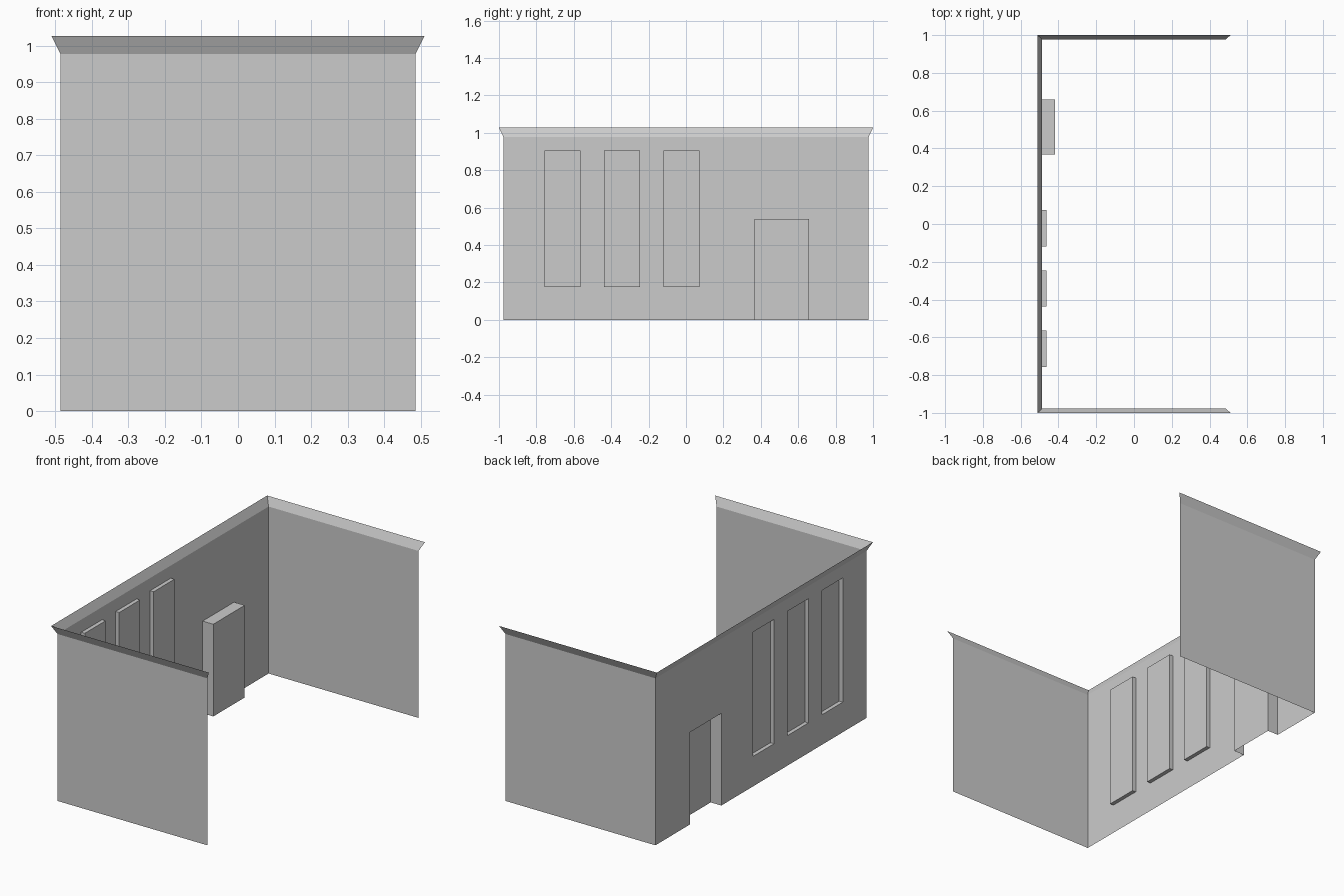
import bpy, bmesh

if "Cube" in bpy.data.objects:
    bpy.data.objects.remove(bpy.data.objects["Cube"])

WX, WY = 0.486, 0.977        # wall half sizes
TX, TY = 0.511, 1.0          # flared rim half sizes
Z_WALL, Z_TOP = 0.978, 1.027

# openings: y start, y end, z start, z end, recess depth
WINDOWS = [(y, y + 0.193, 0.176, 0.904, 0.023) for y in (-0.757, -0.438, -0.12)]
DOOR = (0.367, 0.658, 0.0, 0.54, 0.069)


def finish(bm, name):
    mesh = bpy.data.meshes.new(name)
    bm.to_mesh(mesh)
    bm.free()
    obj = bpy.data.objects.new(name, mesh)
    bpy.context.collection.objects.link(obj)
    return obj


def strip(name, lower, upper):
    """Open band of quads between two matching paths."""
    bm = bmesh.new()
    a = [bm.verts.new(p) for p in lower]
    b = [bm.verts.new(p) for p in upper]
    for i in range(len(a) - 1):
        bm.faces.new((a[i], b[i], b[i + 1], a[i + 1]))
    return finish(bm, name)


def u_path(x, y, z):
    return [(x, -y, z), (-x, -y, z), (-x, y, z), (x, y, z)]


def long_wall(openings):
    bm = bmesh.new()
    ys = sorted({-WY, WY} | {v for o in openings for v in o[:2]})
    zs = sorted({0.0, Z_WALL} | {v for o in openings for v in o[2:4]})
    grid = [[bm.verts.new((-WX, y, z)) for z in zs] for y in ys]
    for i in range(len(ys) - 1):
        for j in range(len(zs) - 1):
            bm.faces.new((grid[i][j], grid[i][j + 1],
                          grid[i + 1][j + 1], grid[i + 1][j]))
    # push each opening inwards as a closed recess
    for y0, y1, z0, z1, depth in openings:
        cells = []
        for f in bm.faces:
            c = f.calc_center_median()
            if y0 < c.y < y1 and z0 < c.z < z1 and abs(c.x + WX) < 1e-5:
                cells.append(f)
        new = bmesh.ops.extrude_face_region(bm, geom=cells)["geom"]
        for v in new:
            if isinstance(v, bmesh.types.BMVert):
                v.co.x += depth
        old = [f for f in cells if f.is_valid
               and abs(f.calc_center_median().x + WX) < 1e-5]
        if old:
            bmesh.ops.delete(bm, geom=old, context='FACES_ONLY')
    # the doorway is open at the ground
    floor = [f for f in bm.faces if all(v.co.z < 1e-5 for v in f.verts)]
    bmesh.ops.delete(bm, geom=floor, context='FACES_ONLY')
    loose = [e for e in bm.edges if not e.link_faces]
    bmesh.ops.delete(bm, geom=loose, context='EDGES')
    bmesh.ops.delete(bm, geom=[v for v in bm.verts if not v.link_faces], context='VERTS')
    bmesh.ops.recalc_face_normals(bm, faces=bm.faces[:])
    if sum(f.normal.x * f.calc_area() for f in bm.faces) > 0:
        bmesh.ops.reverse_faces(bm, faces=bm.faces[:])
    return finish(bm, "long_wall")


# long wall with three window recesses and a doorway
long_wall(WINDOWS + [DOOR])

# plain end walls
strip("front_wall", u_path(WX, WY, 0)[:2], u_path(WX, WY, Z_WALL)[:2])
strip("back_wall", u_path(WX, WY, 0)[2:], u_path(WX, WY, Z_WALL)[2:])

# flared cornice around the top of all three walls
strip("cornice", u_path(WX, WY, Z_WALL), u_path(TX, TY, Z_TOP))
